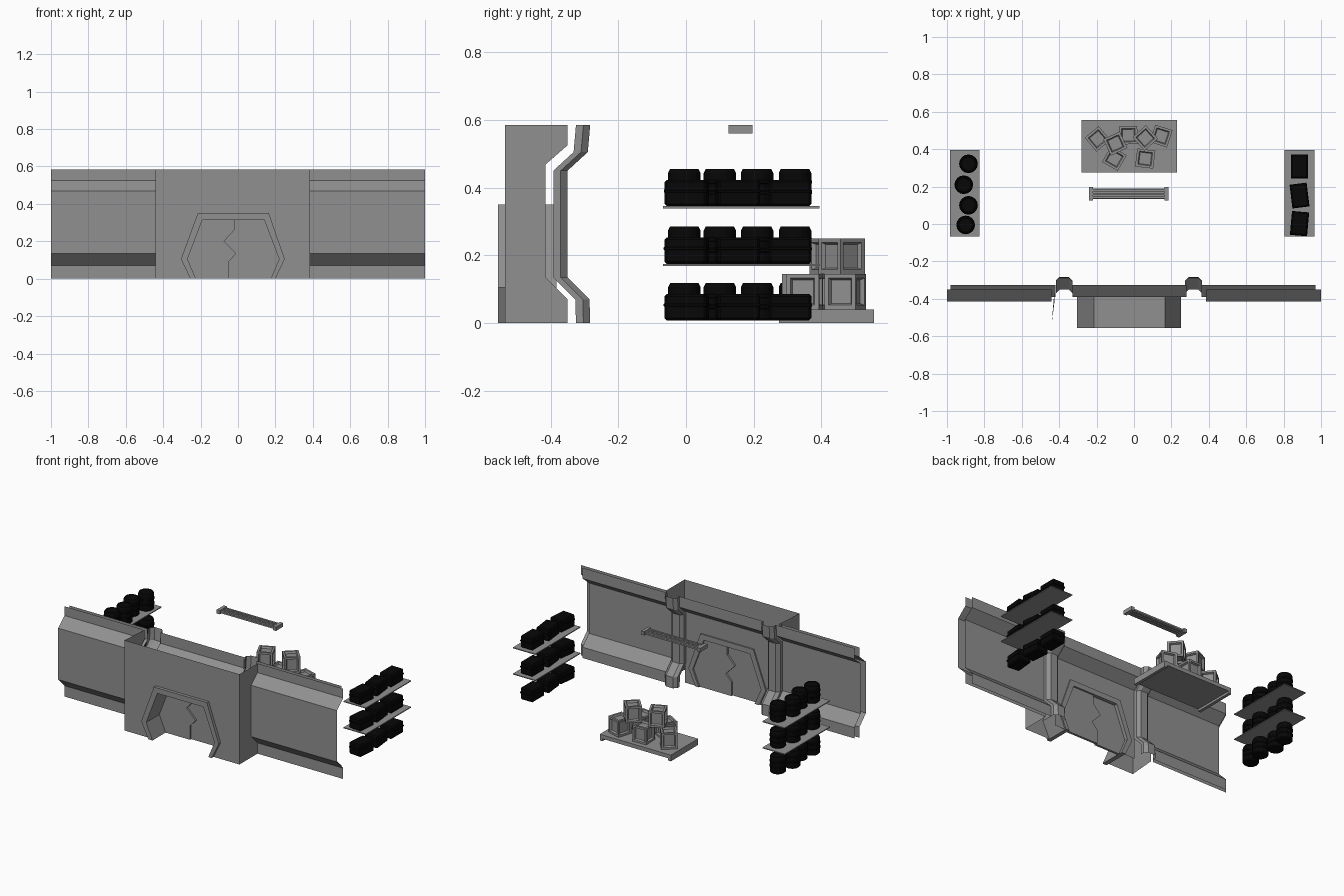
import bpy, bmesh, random
from math import radians, sin, cos, pi
from mathutils import Matrix

if "Cube" in bpy.data.objects:
    bpy.data.objects.remove(bpy.data.objects["Cube"])

random.seed(4)


def material(name, v):
    m = bpy.data.materials.new(name)
    m.diffuse_color = (v, v, v, 1)
    m.use_nodes = True
    m.node_tree.nodes["Principled BSDF"].inputs["Base Color"].default_value = m.diffuse_color
    return m


grey = material("dark_grey_metal", .28)
black = material("black_plastic", .002)


def finish(bm, name, mat=grey, closed=True):
    if closed:
        bmesh.ops.recalc_face_normals(bm, faces=bm.faces)
    me = bpy.data.meshes.new(name)
    bm.to_mesh(me)
    bm.free()
    ob = bpy.data.objects.new(name, me)
    bpy.context.collection.objects.link(ob)
    me.materials.append(mat)
    return ob


def grid(name, rows, flip=False):
    """Open sheet through rows of points"""
    bm = bmesh.new()
    vs = [[bm.verts.new(p) for p in r] for r in rows]
    for a, b in zip(vs, vs[1:]):
        for j in range(len(a) - 1):
            f = [a[j], a[j + 1], b[j + 1], b[j]]
            bm.faces.new(f[::-1] if flip else f)
    return finish(bm, name, closed=False)


def sheet(name, profile, x0, x1, flip=False):
    return grid(name, [[(x0, y, z), (x1, y, z)] for y, z in profile], flip)


def ngon(name, pts):
    bm = bmesh.new()
    bm.faces.new([bm.verts.new(p) for p in pts])
    return finish(bm, name, closed=False)


def prism(name, pts, y0, y1):
    """Extrude an xz outline along y"""
    bm = bmesh.new()
    f = bm.faces.new([bm.verts.new((x, y0, z)) for x, z in pts])
    ext = bmesh.ops.extrude_face_region(bm, geom=[f], use_keep_orig=True)
    bmesh.ops.translate(bm, vec=(0, y1 - y0, 0),
                        verts=[v for v in ext["geom"] if isinstance(v, bmesh.types.BMVert)])
    return finish(bm, name)


def box(name, x0, x1, y0, y1, z0, z1):
    bm = bmesh.new()
    bmesh.ops.create_cube(bm, size=1, matrix=Matrix.Translation(
        ((x0 + x1) / 2, (y0 + y1) / 2, (z0 + z1) / 2)) @ Matrix.Diagonal((x1 - x0, y1 - y0, z1 - z0, 1)))
    return finish(bm, name)


# wall sheets: outer skin and inner skin share one bent profile
outer = [(-.35, 0), (-.35, .07), (-.415, .135), (-.415, .468), (-.35, .525), (-.35, .585)]
inner = [(-.325, 0), (-.325, .07), (-.39, .135), (-.39, .462), (-.325, .515), (-.325, .585)]
sheet("outer_wall_left", outer, -1, -.44)
sheet("outer_wall_right", outer, .385, 1)
sheet("inner_wall_left", inner, -.98, -.42, True)
sheet("inner_wall_right", inner, .36, .97, True)
sheet("inner_wall_over_door", inner[3:], -.33, .28, True)

# door outlines, bottom left round to bottom right
hex_out = [(-.255, 0), (-.305, .105), (-.215, .35), (.165, .35), (.25, .105), (.20, 0)]
hex_in = [(-.225, 0), (-.27, .105), (-.19, .315), (.14, .315), (.22, .105), (.175, 0)]


def door_wall(x0, x1, y, top):
    o = [(x0, 0)] + hex_out + [(x1, 0), (x1, top), (x0, top)]
    return [(x, y, z) for x, z in o]


# door surround: inner panel and the projecting open block outside
ngon("inner_wall_door_panel", door_wall(-.33, .28, -.39, .462)[::-1])
ngon("entry_block_front", door_wall(-.44, .385, -.535, .585))
ngon("entry_block_side_right",
     [(.385, -.535, 0)] + [(.385, y, z) for y, z in outer] + [(.385, -.535, .585)])
ngon("entry_block_side_left",
     ([(-.44, -.535, 0)] + [(-.425, y, z) for y, z in outer] + [(-.44, -.535, .585)])[::-1])

# door frame tunnel and two door leaves meeting on a jagged seam
prism("door_frame", hex_out + hex_in[::-1], -.555, -.382)
seam = [(-.02, .315), (-.02, .26), (-.075, .20), (-.01, .135), (-.05, .09), (-.05, 0)]
prism("door_leaf_left", hex_in[:3] + seam, -.42, -.405)
prism("door_leaf_right", hex_in[3:] + seam[::-1], -.408, -.393)

# pillars: open-backed bevelled section following the wall bends
section = [(-.045, -.042), (-.045, -.02), (-.025, 0), (.025, 0), (.045, -.02), (.045, -.042)]
levels = [(0, -.283), (.07, -.285), (.135, -.35), (.45, -.35), (.505, -.29), (.585, -.283)]
for side, cx in (("left", -.373), ("right", .318)):
    grid("pillar_" + side, [[(cx + dx, y + dy, z) for dx, dy in section] for z, y in levels], True)


# barrel: lathed outline with a stepped lid
def barrel(name, x, y, z):
    prof = [(.042, 0), (.048, .006), (.048, .034), (.05, .036), (.05, .044), (.048, .046), (.048, .066),
            (.05, .068), (.05, .076), (.048, .078), (.048, .098), (.042, .11), (.038, .11), (.036, .107)]
    bm = bmesh.new()
    n = 16
    rings = [[bm.verts.new((x + r * cos(2 * pi * i / n), y + r * sin(2 * pi * i / n), z + h))
              for i in range(n)] for r, h in prof]
    for a, b in zip(rings, rings[1:]):
        for i in range(n):
            bm.faces.new([a[i], a[(i + 1) % n], b[(i + 1) % n], b[i]])
    bm.faces.new(rings[0][::-1])
    bm.faces.new(rings[-1])
    finish(bm, name, black)


# storage case: bevelled body with a raised rim band
def case(name, x, y, z, rot):
    bm = bmesh.new()
    for sx, sy, z0, z1, bev in ((.089, .125, 0, .078, .007), (.092, .128, .04, .05, .002)):
        r = bmesh.ops.create_cube(bm, size=1, matrix=Matrix.Translation((0, 0, (z0 + z1) / 2))
                                  @ Matrix.Diagonal((sx, sy, z1 - z0, 1)))
        es = {e for v in r["verts"] for e in v.link_edges}
        bmesh.ops.bevel(bm, geom=list(es), offset=bev, segments=1, affect='EDGES')
    bmesh.ops.transform(bm, verts=bm.verts,
                        matrix=Matrix.Translation((x, y, z)) @ Matrix.Rotation(radians(rot), 4, 'Z'))
    finish(bm, name, black)


# side storage: two shelves and three rows on each side
for lvl, z in enumerate((.008, .175, .345)):
    if lvl:
        box(f"left_shelf_{lvl}", -.985, -.825, -.068, .395, z - .006, z)
        box(f"right_shelf_{lvl}", .805, .965, -.068, .395, z - .006, z)
    for i, y in enumerate((-.005, .10, .21, .322)):
        barrel(f"barrel_{lvl}_{i}", (-.90, -.885, -.91, -.885)[i], y, z)
    for i, (y, rot) in enumerate(((.002, -5), (.152, 7), (.308, 0))):
        case(f"case_{lvl}_{i}", .885, y, z, rot + random.uniform(-1, 1) * (lvl < 2))

# pallet with end runners
box("pallet_deck", -.28, .23, .275, .555, .015, .04)
box("pallet_runner_left", -.28, -.26, .275, .555, 0, .015)
box("pallet_runner_right", .21, .23, .275, .555, 0, .015)


# crate with a recessed panel on every face
def crate(name, x, y, z, rot):
    bm = bmesh.new()
    bmesh.ops.create_cube(bm, size=1, matrix=Matrix.Diagonal((.097, .097, .105, 1)))
    panels = bm.faces[:]
    bmesh.ops.inset_individual(bm, faces=panels, thickness=.018)
    bmesh.ops.inset_individual(bm, faces=panels, thickness=.007, depth=-.012)
    bmesh.ops.transform(bm, verts=bm.verts, matrix=Matrix.Translation((x, y, z + .0525))
                        @ Matrix.Rotation(radians(rot), 4, 'Z'))
    finish(bm, name)


crates = [(-.195, .455, 0, 40), (-.105, .35, 0, 60), (-.03, .475, 0, 2), (.06, .35, 0, -7),
          (.145, .47, 0, -18), (-.10, .43, 1, 25), (.06, .46, 1, 42)]
for i, (x, y, lvl, rot) in enumerate(crates):
    crate(f"crate_{i}", x, y, .04 + .105 * lvl, rot)

# ceiling light: end caps, backing and three tubes
box("light_cap_left", -.24, -.218, .125, .197, .56, .585)
box("light_cap_right", .163, .185, .125, .197, .56, .585)
box("light_backing", -.218, .163, .133, .189, .570, .574)
for i in range(3):
    y = .142 + i * .019
    box(f"light_tube_{i}", -.218, .163, y - .006, y + .006, .563, .583)
